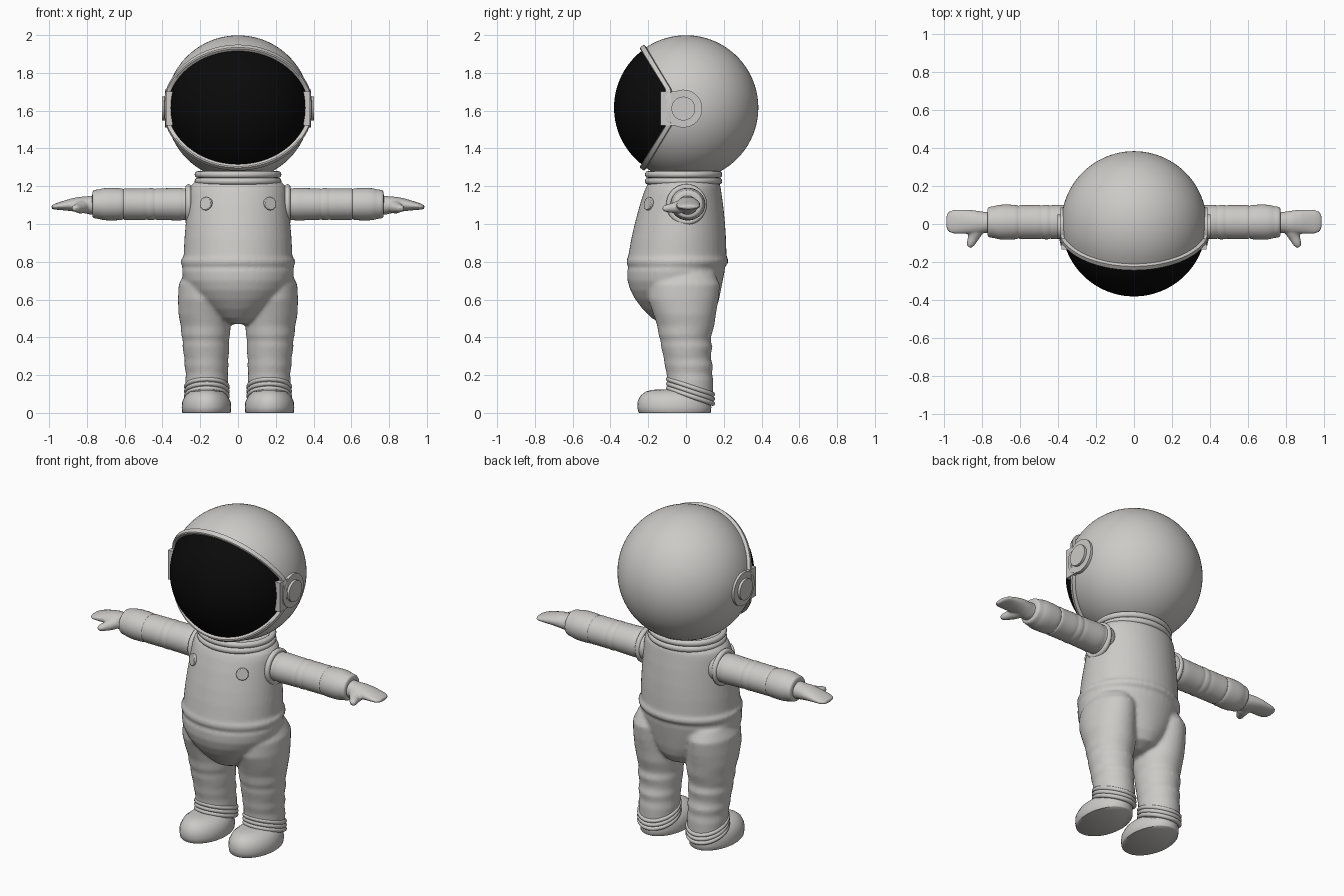
import bpy, bmesh
from math import sin, cos, pi, radians
from mathutils import Vector

cube = bpy.data.objects.get("Cube")
if cube:
    bpy.data.objects.remove(cube, do_unlink=True)


def material(name, rgb, rough):
    m = bpy.data.materials.new(name)
    m.use_nodes = True
    m.diffuse_color = (*rgb, 1)
    bsdf = m.node_tree.nodes["Principled BSDF"]
    bsdf.inputs["Base Color"].default_value = (*rgb, 1)
    bsdf.inputs["Roughness"].default_value = rough
    return m


SUIT = material("suit_light_grey", (0.6, 0.59, 0.57), 0.6)
BLACK = material("visor_black", (0.003, 0.003, 0.003), 0.4)


def finish(name, bm, mat=SUIT, subdiv=0, voxel=0, mirror=False, angle=None):
    """Turn a bmesh into a smooth object with the chosen modifiers."""
    bmesh.ops.recalc_face_normals(bm, faces=bm.faces)
    mesh = bpy.data.meshes.new(name)
    bm.to_mesh(mesh)
    bm.free()
    mesh.materials.append(mat)
    ob = bpy.data.objects.new(name, mesh)
    bpy.context.collection.objects.link(ob)
    for p in mesh.polygons:
        p.use_smooth = True
    if angle:
        bpy.ops.object.select_all(action="DESELECT")
        bpy.context.view_layer.objects.active = ob
        ob.select_set(True)
        bpy.ops.object.shade_smooth_by_angle(angle=radians(angle))
    if subdiv:
        s = ob.modifiers.new("subdivide", "SUBSURF")
        s.levels = s.render_levels = subdiv
    if voxel:
        r = ob.modifiers.new("fuse", "REMESH")
        r.mode, r.voxel_size, r.use_smooth_shade = "VOXEL", voxel, True
        s = ob.modifiers.new("soften", "SMOOTH")
        s.factor, s.iterations = 0.5, 6
    if mirror:
        ob.modifiers.new("mirror", "MIRROR")
    return ob


def loft(bm, stations, segs=32):
    """Closed tube through (centre, half axis a, half axis b) stations."""
    rings = []
    for c, a, b in stations:
        c, a, b = Vector(c), Vector(a), Vector(b)
        rings.append([bm.verts.new(c + a * cos(2 * pi * i / segs) + b * sin(2 * pi * i / segs))
                      for i in range(segs)])
    for r, q in zip(rings, rings[1:]):
        for i in range(segs):
            j = (i + 1) % segs
            bm.faces.new((r[i], r[j], q[j], q[i]))
    bm.faces.new(rings[0])
    bm.faces.new(rings[-1])


def upright(rows):
    """Stations from (z, x centre, half width, y front, y back)."""
    return [((x, (f + k) / 2, z), (w, 0, 0), (0, (k - f) / 2, 0)) for z, x, w, f, k in rows]


def sideways(rows):
    """Stations from (x, y centre, z centre, half depth, half height)."""
    return [((x, y, z), (0, d, 0), (0, 0, h)) for x, y, z, d, h in rows]


# Torso, hips and legs, fused into one soft suit
bm = bmesh.new()
loft(bm, upright([(z, 0, w, f, k) for z, w, f, k in (
    (0.47, 0.06, -0.12, 0.06), (0.50, 0.12, -0.18, 0.13), (0.55, 0.18, -0.23, 0.16),
    (0.60, 0.23, -0.268, 0.175), (0.65, 0.265, -0.295, 0.185), (0.70, 0.288, -0.31, 0.195),
    (0.75, 0.297, -0.312, 0.205), (0.775, 0.293, -0.303, 0.205), (0.79, 0.302, -0.315, 0.222),
    (0.81, 0.302, -0.315, 0.225), (0.825, 0.288, -0.307, 0.215), (0.92, 0.284, -0.29, 0.212),
    (1.00, 0.277, -0.272, 0.207), (1.10, 0.267, -0.245, 0.197), (1.17, 0.26, -0.222, 0.187),
    (1.205, 0.25, -0.207, 0.182), (1.225, 0.225, -0.19, 0.17), (1.25, 0.20, -0.18, 0.16))]), 48)
for s in (-1, 1):
    loft(bm, upright([(z, s * x, w, f, k) for z, x, w, f, k in (
        (0.74, 0.17, 0.115, -0.16, 0.15), (0.68, 0.18, 0.134, -0.20, 0.18),
        (0.60, 0.18, 0.138, -0.20, 0.172), (0.52, 0.177, 0.138, -0.172, 0.158),
        (0.46, 0.171, 0.132, -0.152, 0.15), (0.41, 0.171, 0.129, -0.145, 0.135),
        (0.385, 0.170, 0.122, -0.135, 0.13), (0.35, 0.170, 0.124, -0.132, 0.14),
        (0.31, 0.168, 0.120, -0.122, 0.132), (0.285, 0.167, 0.115, -0.117, 0.132),
        (0.25, 0.167, 0.117, -0.113, 0.143), (0.21, 0.165, 0.111, -0.103, 0.138),
        (0.17, 0.165, 0.114, -0.10, 0.145), (0.13, 0.165, 0.112, -0.098, 0.145),
        (0.08, 0.165, 0.108, -0.085, 0.145), (0.05, 0.165, 0.10, -0.07, 0.135))]))
finish("suit_body", bm, voxel=0.01)

# Boots with flat soles
bm = bmesh.new()
loft(bm, upright([(z, 0.167, w, f, k) for z, w, f, k in (
    (0, 0.126, -0.247, 0.128), (0.004, 0.129, -0.252, 0.132), (0.03, 0.131, -0.258, 0.134),
    (0.06, 0.128, -0.256, 0.132), (0.09, 0.113, -0.242, 0.125), (0.112, 0.088, -0.215, 0.11),
    (0.122, 0.055, -0.18, 0.09), (0.124, 0.02, -0.13, 0.05))]))
finish("boots", bm, mirror=True, angle=50)


def ring(name, loc, radius, thick, scale, tilt=0, axis="X"):
    """Soft torus fold."""
    bpy.ops.mesh.primitive_torus_add(major_radius=radius, minor_radius=thick, location=loc,
                                     major_segments=48, minor_segments=12)
    ob = bpy.context.object
    ob.name = name
    ob.scale = scale
    setattr(ob.rotation_euler, axis.lower(), radians(tilt))
    ob.data.materials.append(SUIT)
    bpy.ops.object.shade_smooth()


# Collar bands
for i, z in enumerate((1.227, 1.262)):
    ring(f"collar_band_{i + 1}", (0, -0.013, z), 0.212, 0.018, (1, 0.89, 1))

# Trouser cuffs and shoulder folds
for side, s in (("left", 1), ("right", -1)):
    for i in range(3):
        ring(f"{side}_cuff_fold_{i + 1}", (s * 0.165, 0.024, 0.09 + 0.024 * i), 0.108, 0.013,
             (1, 1.13, 1), -19)
    ring(f"{side}_shoulder_fold", (s * 0.262, 0.003, 1.103), 0.092, 0.016, (1, 1, 1), 90, "Y")

# Sleeves with creases
bm = bmesh.new()
loft(bm, sideways([(x, 0.01, 1.105, r * 1.07, r) for x, r in (
    (0.18, 0.088), (0.27, 0.089), (0.285, 0.081), (0.30, 0.088), (0.34, 0.086), (0.40, 0.084),
    (0.43, 0.085), (0.44, 0.080), (0.45, 0.086), (0.475, 0.085), (0.485, 0.081), (0.495, 0.085),
    (0.54, 0.083), (0.59, 0.084), (0.603, 0.084), (0.607, 0.077), (0.611, 0.085), (0.65, 0.086),
    (0.69, 0.087), (0.72, 0.084), (0.735, 0.078), (0.755, 0.077), (0.768, 0.073), (0.772, 0.062),
    (0.772, 0.03))]))
finish("sleeves", bm, subdiv=1, mirror=True)

# Mitten hands with thumbs
bm = bmesh.new()
loft(bm, sideways([
    (0.74, 0.008, 1.10, 0.055, 0.05), (0.785, 0.008, 1.10, 0.055, 0.05),
    (0.80, 0.008, 1.10, 0.058, 0.046), (0.84, 0.010, 1.103, 0.062, 0.041),
    (0.88, 0.012, 1.102, 0.064, 0.034), (0.92, 0.012, 1.098, 0.064, 0.026),
    (0.955, 0.012, 1.094, 0.062, 0.019), (0.975, 0.012, 1.091, 0.054, 0.014),
    (0.987, 0.012, 1.09, 0.035, 0.009)]))
loft(bm, [((x, y, z), (r, r * 0.45, 0), (0, 0, r)) for x, y, z, r in (
    (0.82, 0.0, 1.095, 0.036), (0.833, -0.04, 1.09, 0.035), (0.847, -0.075, 1.085, 0.026),
    (0.86, -0.105, 1.083, 0.02), (0.868, -0.122, 1.082, 0.011))], 20)
finish("hands", bm, voxel=0.006, mirror=True)

# Chest buttons
for side, s in (("left", 1), ("right", -1)):
    bpy.ops.mesh.primitive_cylinder_add(vertices=32, radius=0.035, depth=0.02,
                                        location=(s * 0.168, -0.197, 1.107))
    ob = bpy.context.object
    ob.name = f"{side}_chest_button"
    ob.rotation_euler = (radians(82), 0, s * radians(31))
    ob.data.materials.append(SUIT)
    bevel = ob.modifiers.new("bevel", "BEVEL")
    bevel.width, bevel.segments = 0.004, 2
    bpy.ops.object.shade_smooth_by_angle(angle=radians(40))

# Helmet: polar grids around the y axis, parted along a V-shaped opening
CENTRE = Vector((0, 0, 1.616))
R, SEGS = 0.383, 96


def opening(phi):
    """Angle from straight ahead at which the visor opening lies."""
    lo, hi = 0.3, 2.0
    for _ in range(30):
        t = (lo + hi) / 2
        z = abs(R * sin(t) * sin(phi))
        if -R * cos(t) < -0.105 - 0.62 * max(0, z - 0.09):
            lo = t
        else:
            hi = t
    return lo


def polar(name, rows, mat, angle):
    """rows(edge angle) gives (angle, radius) pairs for each meridian."""
    bm = bmesh.new()
    cols = []
    for i in range(SEGS):
        phi = 2 * pi * i / SEGS
        cols.append([bm.verts.new(CENTRE + r * Vector((sin(t) * cos(phi), -cos(t), sin(t) * sin(phi))))
                     for t, r in rows(opening(phi))])
    for a, b in zip(cols, cols[1:] + cols[:1]):
        for k in range(len(a) - 1):
            bm.faces.new((a[k], b[k], b[k + 1], a[k + 1]))
    bmesh.ops.remove_doubles(bm, verts=bm.verts, dist=0.0001)
    finish(name, bm, mat, angle=angle)


N = 28
polar("visor", lambda e: [((e + 0.03) * k / N, R - 0.002) for k in range(N + 1)], BLACK, 60)
polar("helmet_shell", lambda e: [(e, R - 0.012), (e, R + 0.012), (e + 0.012, R + 0.018),
                                 (e + 0.075, R + 0.018), (e + 0.085, R)]
      + [(e + 0.085 + (pi - e - 0.085) * k / N, R) for k in range(1, N + 1)], SUIT, 35)

# Ear mounts: hinge plate, base disc and cap
for side, s in (("left", 1), ("right", -1)):
    for part, radius, x0, x1 in (("ear_base", 0.1, 0.33, 0.387), ("ear_cap", 0.063, 0.36, 0.402)):
        bpy.ops.mesh.primitive_cylinder_add(vertices=48, radius=radius, depth=x1 - x0,
                                            location=(s * (x0 + x1) / 2, -0.014, 1.611),
                                            rotation=(0, pi / 2, 0))
        bpy.context.object.name = f"{side}_{part}"
        bpy.context.object.data.materials.append(SUIT)
        bpy.ops.object.shade_smooth_by_angle(angle=radians(40))
    bpy.ops.mesh.primitive_cube_add(size=1, location=(s * 0.364, -0.09, 1.611))
    ob = bpy.context.object
    ob.name = f"{side}_hinge_plate"
    ob.scale = (0.036, 0.09, 0.18)
    ob.data.materials.append(SUIT)
